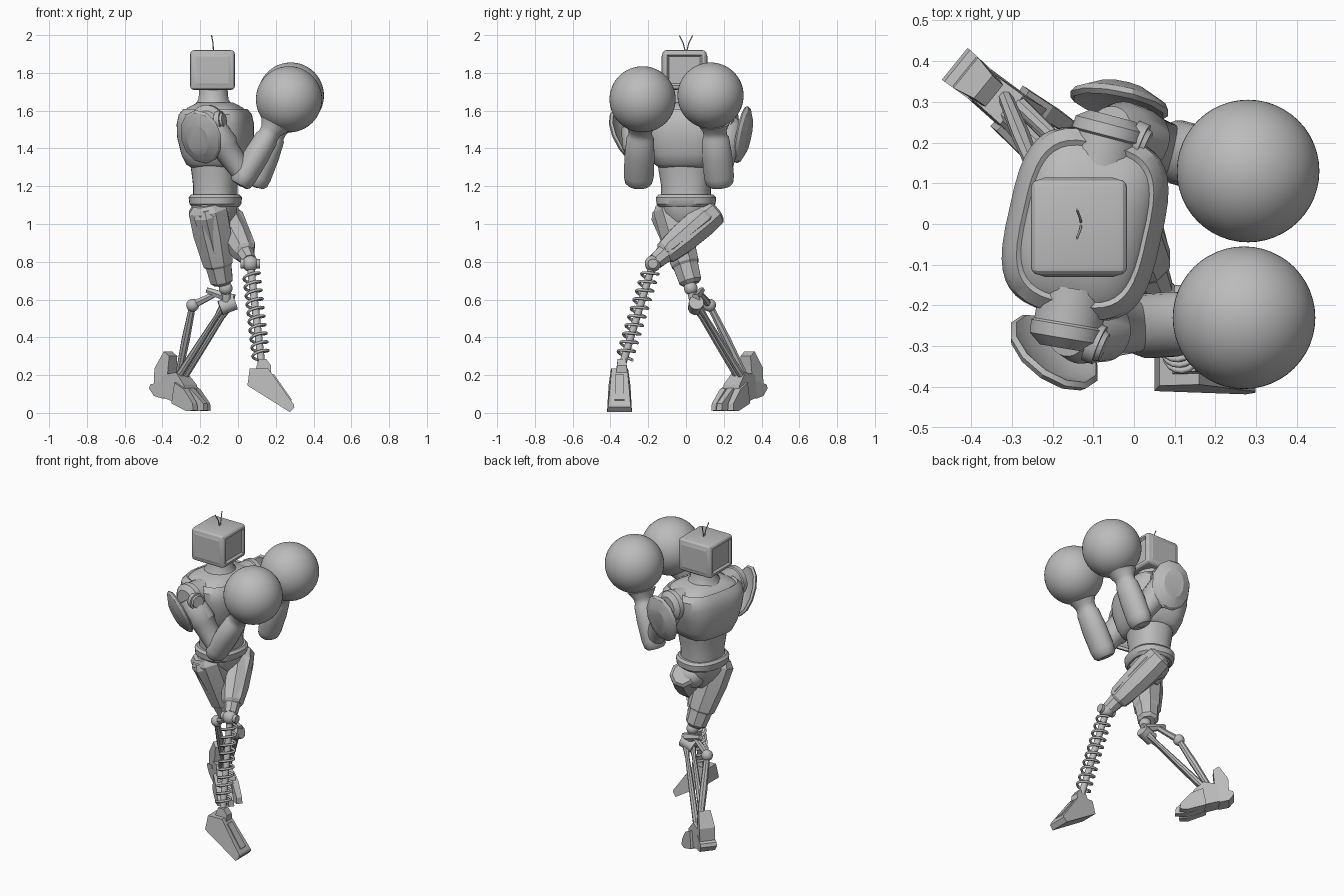
import bpy, bmesh, math
from mathutils import Vector as V, Matrix

cube = bpy.data.objects.get("Cube")
if cube:
    bpy.data.objects.remove(cube)

grey = bpy.data.materials.new("plain grey")
grey.use_nodes = True
grey.diffuse_color = (0.5, 0.5, 0.5, 1)
grey.node_tree.nodes["Principled BSDF"].inputs["Base Color"].default_value = (0.5, 0.5, 0.5, 1)


def finish(name, bm, angle=35):
    """Turn a bmesh into a named, shaded object."""
    bmesh.ops.recalc_face_normals(bm, faces=bm.faces)
    mesh = bpy.data.meshes.new(name)
    bm.to_mesh(mesh)
    bm.free()
    mesh.materials.append(grey)
    ob = bpy.data.objects.new(name, mesh)
    bpy.context.collection.objects.link(ob)
    bpy.ops.object.select_all(action='DESELECT')
    ob.select_set(True)
    bpy.context.view_layer.objects.active = ob
    bpy.ops.object.shade_smooth_by_angle(angle=math.radians(angle))


def limb(name, a, b, sections, sides=24, ref=(1, 0, 0), power=2, angle=35):
    """Loft (t, r1, r2) sections along the line a-b; r1 lies towards ref."""
    a, b = V(a), V(b)
    d = (b - a).normalized()
    u = (V(ref) - d * d.dot(V(ref))).normalized()
    w = d.cross(u)
    bm = bmesh.new()
    rings = []
    for t, r1, r2 in sections:
        ring = []
        for i in range(sides):
            q = math.tau * (i + 0.5) / sides
            c, s = (math.copysign(abs(f) ** (2 / power), f) for f in (math.cos(q), math.sin(q)))
            ring.append(bm.verts.new(a.lerp(b, t) + u * c * r1 + w * s * r2))
        rings.append(ring)
    for lo, hi in zip(rings, rings[1:]):
        for i in range(sides):
            j = (i + 1) % sides
            bm.faces.new((lo[i], lo[j], hi[j], hi[i]))
    bm.faces.new(rings[0][::-1])
    bm.faces.new(rings[-1])
    finish(name, bm, angle)


def rod(name, a, b, r, sides=12):
    limb(name, a, b, [(0, r, r), (1, r, r)], sides)


def ball(name, p, r, seg=24):
    bm = bmesh.new()
    bmesh.ops.create_uvsphere(bm, u_segments=seg, v_segments=seg * 2 // 3, radius=r,
                              matrix=Matrix.Translation(p))
    finish(name, bm)


def prism(name, origin, yaw, profile, shift=0):
    """Side profile of (forward, height, half width) points, turned by yaw."""
    m = Matrix.Translation(origin) @ Matrix.Rotation(yaw, 4, 'Z')
    bm = bmesh.new()
    left, right = ([bm.verts.new(m @ V((u, shift + s * h, z))) for u, z, h in profile]
                   for s in (1, -1))
    bm.faces.new(left)
    bm.faces.new(right[::-1])
    n = len(profile)
    for i in range(n):
        j = (i + 1) % n
        bm.faces.new((left[j], left[i], right[i], right[j]))
    finish(name, bm, 20)


def wire(name, pts, r):
    cu = bpy.data.curves.new(name, 'CURVE')
    cu.dimensions = '3D'
    cu.bevel_depth, cu.bevel_resolution, cu.use_fill_caps = r, 2, True
    sp = cu.splines.new('POLY')
    sp.points.add(len(pts) - 1)
    for p, co in zip(sp.points, pts):
        p.co = (*co, 1)
    cu.materials.append(grey)
    ob = bpy.data.objects.new(name, cu)
    bpy.context.collection.objects.link(ob)


# Head: bevelled box, recessed screen in front, raised panels on the sides
bm = bmesh.new()
bmesh.ops.create_cube(bm, size=1, matrix=Matrix.Translation((-0.135, -0.008, 1.815))
                      @ Matrix.Diagonal((0.236, 0.234, 0.21, 1)))
bmesh.ops.bevel(bm, geom=bm.edges[:], offset=0.02, segments=3, affect='EDGES', profile=0.5)
panels = [f for f in bm.faces if f.calc_area() > 0.02 and abs(f.normal.z) < 0.5]
screens = [f for f in panels if abs(f.normal.x) > 0.5]
cheeks = [f for f in panels if abs(f.normal.y) > 0.5]
bmesh.ops.inset_individual(bm, faces=screens, thickness=0.006, depth=0)
bmesh.ops.inset_individual(bm, faces=screens, thickness=0.014, depth=-0.012)
bmesh.ops.inset_individual(bm, faces=cheeks, thickness=0.02, depth=0.005)
finish("head", bm, 15)
for s in (1, -1):
    wire("antenna", [(-0.13, 0.003 * s, 1.91), (-0.132, 0.014 * s, 1.955), (-0.14, 0.035 * s, 1.998)], 0.003)
limb("neck", (-0.13, 0, 0), (-0.13, 0, 1),
     [(1.58, .13, .13), (1.63, .1, .105), (1.66, .08, .085), (1.72, .075, .08)])

# Torso, turned slightly to its right
yaw = -0.22
face = (math.cos(yaw), math.sin(yaw), 0)
base, top = (-0.12, 0, 0), (-0.12, 0, 1)
limb("chest", base, top,
     [(1.30, .12, .135), (1.315, .145, .16), (1.37, .17, .185), (1.46, .19, .212), (1.53, .19, .23),
      (1.58, .178, .228), (1.61, .155, .2), (1.603, .145, .188), (1.615, .136, .172),
      (1.642, .09, .105)], 40, face, 3.3)
limb("belly", base, top,
     [(1.13, .115, .13), (1.2, .114, .13), (1.27, .122, .142), (1.325, .13, .15)], 32, face, 2.4)
limb("belt", base, top,
     [(1.09, .12, .14), (1.105, .133, .155), (1.14, .137, .158), (1.155, .125, .145)], 32, face, 2.4)
limb("pelvis", base, top,
     [(0.95, .04, .05), (1.0, .08, .09), (1.06, .11, .13), (1.11, .115, .135)], 12, face, 2.4)

# Arms: shoulder, elbow, wrist, glove centre, pad centre, pad normal
arms = {
    "right": ((-.165, -.265, 1.54), (.035, -.25, 1.255), (.19, -.24, 1.52), (.27, -.23, 1.66),
              (-.203, -.325, 1.455), (-.5, -.8, -.42)),
    "left": ((-.06, .23, 1.54), (.11, .175, 1.25), (.21, .15, 1.52), (.28, .13, 1.68),
             (-.033, .31, 1.47), (.2, 1, -.2)),
}
for side, (sh, el, wr, gl, pc, pn) in arms.items():
    inner = V(sh).lerp(V((-.12, 0, 1.54)), 0.4)
    limb(side + "_shoulder", inner, sh, [(0, .085, .085), (.8, .085, .085), (.85, .092, .092),
                                         (1.15, .09, .09), (1.38, .06, .06)])
    out = V((.85, -.35, .1)).normalized()
    hub = V(sh) + out * 0.06
    limb(side + "_shoulder_hub", hub, hub + out * .04,
         [(0, .05, .05), (.7, .05, .05), (.7, .04, .04), (1, .036, .036)])
    limb(side + "_upper_arm", sh, el, [(0, .06, .06), (.15, .08, .08), (.45, .082, .08),
                                       (.5, .07, .07), (.9, .058, .062), (1.1, .045, .05)])
    ball(side + "_elbow", el, 0.06)
    limb(side + "_forearm", el, wr, [(-.18, .046, .058), (-.13, .06, .072), (0, .066, .08), (.4, .068, .08),
                                     (.75, .062, .072), (.8, .055, .063), (.9, .057, .063), (1.05, .085, .085)])
    ball(side + "_glove", gl, 0.175, 48)
    # Dished shield over the shoulder
    n = V(pn).normalized()
    limb(side + "_shoulder_pad", V(pc) - n * .025, V(pc) + n * .025,
         [(.5, .06, .08), (0, .115, .145), (.2, .126, .157), (.5, .116, .147), (1, .065, .09)], 12, angle=25)

# Front leg: angular thigh, ball knee, coil spring shin, wedge foot
hip, knee = V((-.07, .125, 1.045)), V((.065, -.175, .79))
limb("left_thigh", hip, knee, [(-.1, .06, .065), (-.06, .08, .08), (.15, .085, .088), (.5, .08, .084),
                               (.76, .064, .068), (.8, .048, .052), (.95, .04, .045)], 8, angle=20)
limb("left_thigh_plate", hip + V((.05, 0, .015)), knee + V((.03, 0, .015)),
     [(.0, .025, .035), (.08, .042, .05), (.7, .034, .04), (.78, .02, .025)], 6, angle=20)
ball("left_hip", (-.1, .08, 1.04), .08)
ball("left_knee", knee, .043)
limb("left_knee_hub", knee - V((.052, 0, 0)), knee + V((.052, 0, 0)),
     [(0, .026, .026), (1, .026, .026)], 16, (0, 0, 1))
ankle = V((.125, -.335, .26))
rod("spring_core", knee, ankle, .02)
down = (ankle - knee).normalized()
u = V((1, 0, 0)).cross(down).normalized()
w = down.cross(u)
turns, steps = 10, 16
path = []
for i in range(turns * steps + 1):
    q = math.tau * i / steps
    p = knee.lerp(ankle, .08 + .86 * i / (turns * steps))
    path.append(p + (u * math.cos(q) + w * math.sin(q)) * .043)
wire("coil_spring", path, .0075)
prism("front_foot", (0, -.352, 0), 0, [(.05, .145, .058), (.062, .235, .045), (.16, .235, .042),
                                       (.185, .2, .045), (.295, .045, .058), (.298, .03, .062), (.275, .004, .066)])
prism("front_foot_strip", (0, -.352, 0), 0, [(.17, .2, .022), (.19, .205, .022), (.285, .07, .026), (.27, .05, .026)])
prism("front_ankle", (0, -.34, 0), 0, [(.09, .22, .03), (.11, .285, .022), (.15, .285, .022), (.175, .25, .025), (.175, .21, .03)])

# Rear leg: heavy tapered thigh, forked rods and a clawed foot
limb("right_thigh", (-.165, -.095, 1.1), (-.085, .025, .69),
     [(-.02, .08, .07), (.06, .11, .092), (.35, .108, .092), (.75, .085, .08), (.78, .073, .072),
      (.98, .064, .064), (1.02, .045, .045)], 8, angle=20)
limb("right_thigh_plate", (-.175, -.13, 1.08), (-.1, -.005, .75),
     [(0, .05, .05), (.1, .075, .07), (.8, .05, .055), (.95, .035, .04)], 6, angle=20)
ball("right_hip", (-.15, -.07, 1.06), .085)
ball("right_knee", (-.065, .025, .66), .036)
rod("right_knee_pin", (-.065, .025, .67), (-.06, .045, .57), .024)
limb("right_knee_hub", (-.095, .05, .555), (-.015, .055, .585), [(0, .04, .04), (1, .04, .04)], 12, (0, 0, 1))
joint = V((-.24, .125, .57))
limb("knee_bracket", (-.025, .05, .6), (-.165, .085, .65),
     [(0, .032, .026), (.6, .022, .02), (1, .016, .016)], 6, (0, 0, 1), angle=20)
limb("joint_link", (-.12, .075, .63), joint, [(0, .016, .016), (1, .022, .018)], 6, (0, 0, 1), angle=20)
ball("rear_joint", joint, .034)
heel = V((-.315, .3, .2))
limb("rear_rod", joint, heel + V((0, .01, 0)), [(0, .018, .018), (.5, .023, .023), (1, .018, .018)], 8)
for s in (-1, 1):
    off = V((.016, .012, 0)) * s
    limb("shin_rod", V((-.065, .06, .56)) + off, heel + off + V((.02, -.02, 0)),
         [(0, .02, .02), (.15, .013, .013), (.55, .017, .017), (1, .02, .02)], 8)
foot, turn = (-.3, .28, 0), -.68
prism("rear_foot", foot, turn, [(-.12, .09, .045), (-.1, .2, .04), (0, .215, .045), (.06, .15, .055),
                                (.09, .05, .055), (0, .055, .05)])
for k in (-1, 0, 1):
    reach = .163 - .02 * abs(k)
    prism("toe", foot, turn + k * .1, [(-.01, .05, .022), (.01, .16, .02), (.08, .125, .02),
                                       (reach, .05, .017), (reach + .004, .012, .018),
                                       (.1, .01, .022)], k * .043)
prism("heel_claw", foot, turn, [(-.09, .075, .045), (-.15, .09, .046), (-.18, .13, .05),
                                (-.172, .15, .05), (-.09, .17, .045)])
prism("heel_bracket", foot, turn, [(-.15, .14, .045), (-.145, .235, .048), (-.09, .325, .036),
                                   (-.055, .3, .034), (-.07, .14, .04)])
